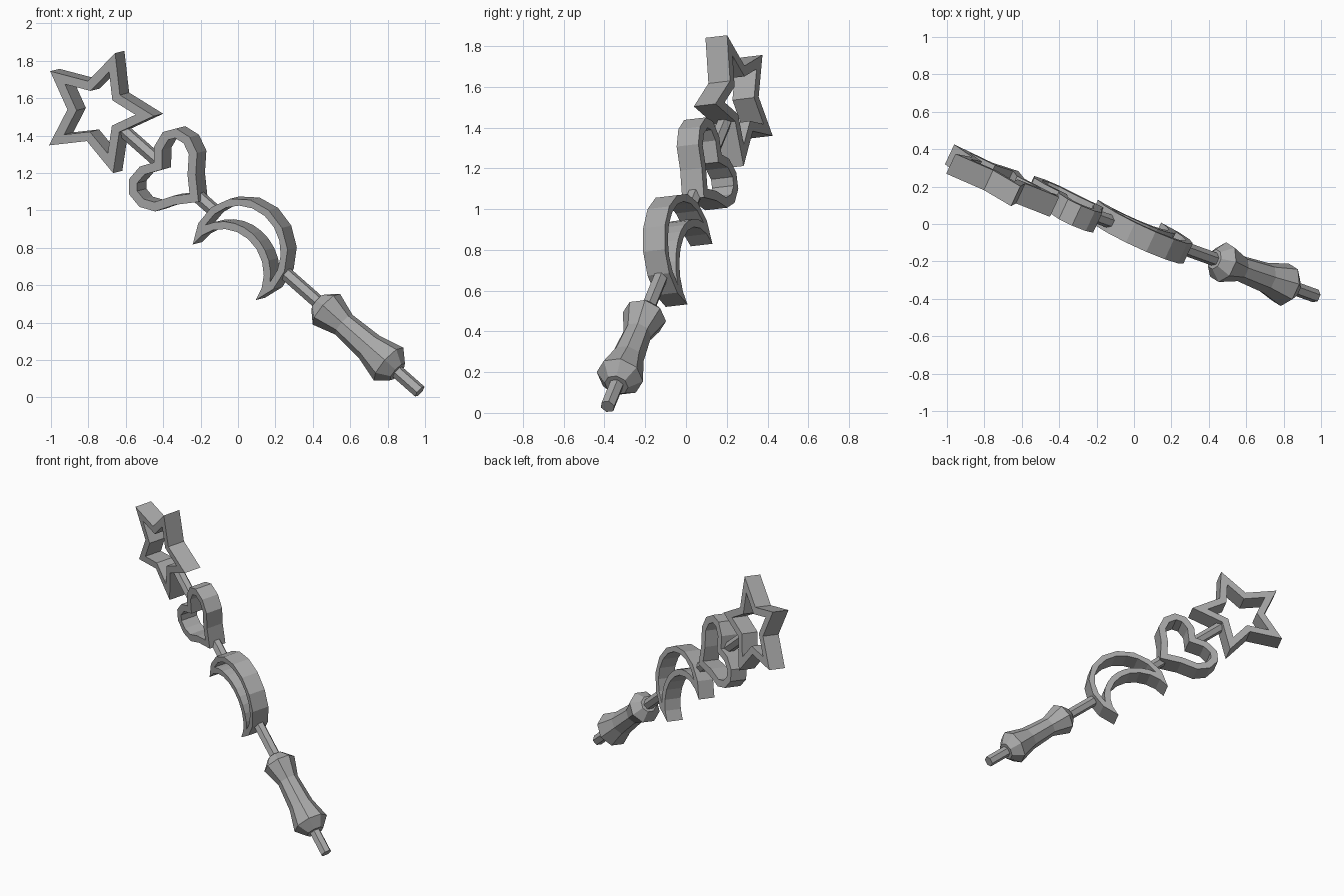
import bpy, bmesh, math
from mathutils import Vector, Matrix

cube = bpy.data.objects.get("Cube")
if cube:
    bpy.data.objects.remove(cube, do_unlink=True)

grey = bpy.data.materials.new("plain_grey")
grey.use_nodes = True
colour = (0.4, 0.4, 0.4, 1)
grey.diffuse_color = colour
grey.node_tree.nodes["Principled BSDF"].inputs["Base Color"].default_value = colour

# Tilted wand frame: local x runs up the shaft, y across, z through the flat shapes
along = Vector((-0.723, 0.262, 0.637)).normalized()
through = Vector((0.425, 0.899, 0.103))
through = (through - along * through.dot(along)).normalized()
across = through.cross(along)
FRAME = Matrix((along, across, through)).transposed().to_4x4()
FRAME.translation = (0.972, -0.385, 0.031)
DEPTH = 0.118


def finish(name, bm):
    bmesh.ops.recalc_face_normals(bm, faces=bm.faces[:])
    mesh = bpy.data.meshes.new(name)
    bm.to_mesh(mesh)
    bm.free()
    mesh.materials.append(grey)
    obj = bpy.data.objects.new(name, mesh)
    bpy.context.scene.collection.objects.link(obj)
    obj.matrix_world = FRAME


def lathe(name, profile, sides):
    """Closed faceted turning around the shaft from (distance, radius) pairs."""
    bm = bmesh.new()
    rings = []
    for a, r in profile:
        angles = [math.tau * (i + 0.5) / sides for i in range(sides)]
        rings.append([bm.verts.new((a, r * math.cos(t), r * math.sin(t))) for t in angles])
    for lo, hi in zip(rings, rings[1:]):
        for i in range(sides):
            j = (i + 1) % sides
            bm.faces.new((lo[i], lo[j], hi[j], hi[i]))
    bm.faces.new(rings[0])
    bm.faces.new(rings[-1])
    finish(name, bm)


def frame_prism(name, outer, inner):
    """Open frame between two matching outlines, extruded through its depth."""
    bm = bmesh.new()
    loops = [[bm.verts.new((p[0], p[1], z)) for p in pts]
             for pts, z in ((outer, -DEPTH / 2), (outer, DEPTH / 2),
                            (inner, DEPTH / 2), (inner, -DEPTH / 2))]
    n = len(outer)
    for k in range(4):
        a, b = loops[k], loops[(k + 1) % 4]
        for i in range(n):
            j = (i + 1) % n
            bm.faces.new((a[i], a[j], b[j], b[i]))
    finish(name, bm)


def inset(points, t):
    """Mitred inward offset of a counter-clockwise outline."""
    pts = [Vector(p) for p in points]
    result = []
    for i, p in enumerate(pts):
        d1 = (p - pts[i - 1]).normalized()
        d2 = (pts[(i + 1) % len(pts)] - p).normalized()
        n1, n2 = Vector((-d1.y, d1.x)), Vector((-d2.y, d2.x))
        result.append(p + (n1 + n2) * t / (1 + n1.dot(n2)))
    return result


def arc(cx, cy, r, start, end, steps):
    return [(cx + r * math.cos(start + (end - start) * i / steps),
             cy + r * math.sin(start + (end - start) * i / steps))
            for i in range(steps + 1)]


def crescent(cx, cy, r1, r2, drop, steps=10):
    """Outline between a large arc and a second arc centred lower down."""
    y = (r2 ** 2 - r1 ** 2 - drop ** 2) / (2 * drop)
    x = math.sqrt(r1 ** 2 - y ** 2)
    s1, s2 = math.atan2(y, x), math.atan2(y + drop, x)
    top = arc(cx, cy, r1, s1, math.pi - s1, steps)
    low = arc(cx, cy - drop, r2, math.pi - s2, s2, steps)
    return top + low[1:-1]


# Shaft pieces between the shapes
for name, start, end in (("lower_rod", 0, 1.0), ("middle_rod", 1.5, 1.65),
                         ("upper_rod", 1.9, 2.21)):
    lathe(name, [(start, 0.037), (end, 0.037)], 6)

# Handle with a swelling at each end
lathe("handle", [(0.165, 0.06), (0.23, 0.118), (0.37, 0.082),
                 (0.56, 0.07), (0.69, 0.11), (0.75, 0.055)], 8)

# Crescent frame
WALL = 0.04
frame_prism("crescent_frame", crescent(1.255, -0.05, 0.28, 0.233, 0.155),
            crescent(1.255, -0.05, 0.28 - WALL, 0.233 + WALL, 0.155))

# Heart frame, one half mirrored
half = [(1.7, 0.105), (1.765, 0.205), (1.85, 0.245), (1.94, 0.23),
        (1.988, 0.165), (1.98, 0.07)]
heart = ([(1.6, 0)] + [(a, -b) for a, b in half] + [(1.93, 0)] + half[::-1])
frame_prism("heart_frame", heart, inset(heart, 0.048))

# Star frame with one point along the shaft
star = []
for i in range(10):
    r, t = (0.17 if i % 2 else 0.34), math.pi * i / 5
    star.append((2.355 + r * math.cos(t), r * math.sin(t)))
frame_prism("star_frame", star, inset(star, 0.048))
